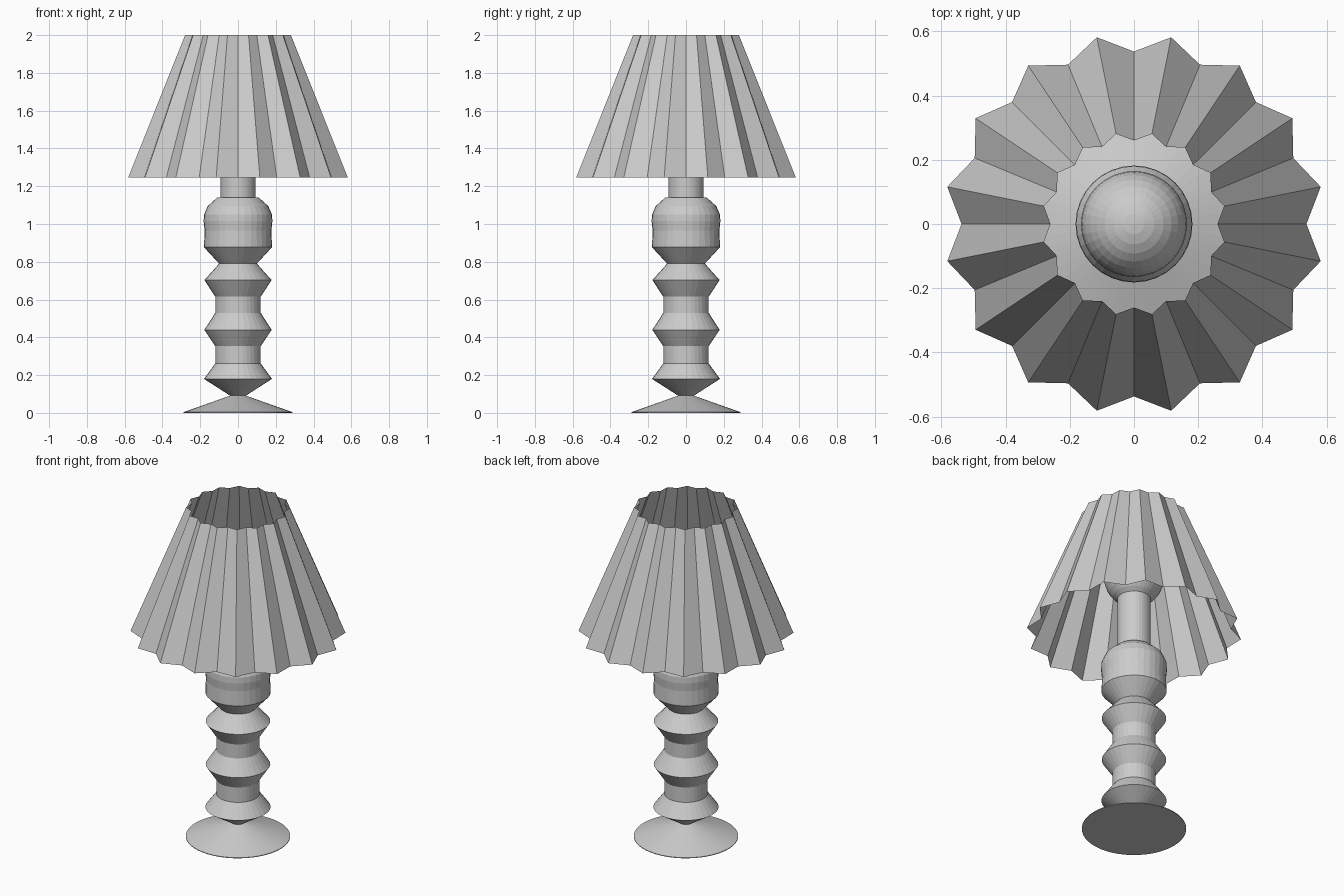
import bpy, bmesh, math

if "Cube" in bpy.data.objects:
    bpy.data.objects.remove(bpy.data.objects["Cube"])

grey = bpy.data.materials.new("plain grey")
grey.diffuse_color = (0.6, 0.6, 0.6, 1)
grey.use_nodes = True
grey.node_tree.nodes["Principled BSDF"].inputs["Base Color"].default_value = grey.diffuse_color


def finish(bm, name):
    me = bpy.data.meshes.new(name)
    bm.to_mesh(me)
    bm.free()
    me.materials.append(grey)
    ob = bpy.data.objects.new(name, me)
    bpy.context.collection.objects.link(ob)
    return ob


def lathe(name, profile, sides=32):
    """Revolve (radius, z) points around the z axis; ends on the axis close."""
    bm = bmesh.new()
    vs = [bm.verts.new((r, 0, z)) for r, z in profile]
    es = [bm.edges.new(p) for p in zip(vs, vs[1:])]
    bmesh.ops.spin(bm, geom=vs + es, cent=(0, 0, 0), axis=(0, 0, 1),
                   angle=math.tau, steps=sides, use_duplicate=False)
    bmesh.ops.remove_doubles(bm, verts=bm.verts, dist=1e-4)
    bmesh.ops.recalc_face_normals(bm, faces=bm.faces)
    return finish(bm, name)


# foot: shallow cone
lathe("foot", [(0, 0), (0.288, 0), (0.288, 0.004), (0.04, 0.092), (0, 0.092)], 48)

# turned column with ridges and a rounded head
lathe("column", [
    (0, 0.088), (0.04, 0.09), (0.18, 0.18), (0.12, 0.262), (0.12, 0.353),
    (0.178, 0.44), (0.12, 0.53), (0.12, 0.615), (0.178, 0.703), (0.1, 0.79),
    (0.18, 0.877), (0.177, 0.965), (0.182, 1.015), (0.18, 1.05),
    (0.16, 1.095), (0.11, 1.14), (0, 1.14)])

# stem under the bulb
lathe("stem", [(0, 1.13), (0.092, 1.13), (0.092, 1.47), (0, 1.47)])

# round bulb
bm = bmesh.new()
bmesh.ops.create_uvsphere(bm, u_segments=32, v_segments=16, radius=0.165)
bmesh.ops.translate(bm, verts=bm.verts, vec=(0, 0, 1.6))
finish(bm, "bulb")

# pleated shade: open sheet, 16 folds
bm = bmesh.new()
n = 32
rings = []
for z, r_in, r_out in ((1.245, 0.537, 0.593), (2.0, 0.26, 0.286)):
    ring = []
    for i in range(n):
        a = math.tau * i / n
        r = r_out if i % 2 else r_in
        ring.append(bm.verts.new((r * math.cos(a), r * math.sin(a), z)))
    rings.append(ring)
low, high = rings
for i in range(n):
    j = (i + 1) % n
    bm.faces.new((low[i], low[j], high[j], high[i]))
finish(bm, "pleated_shade")
